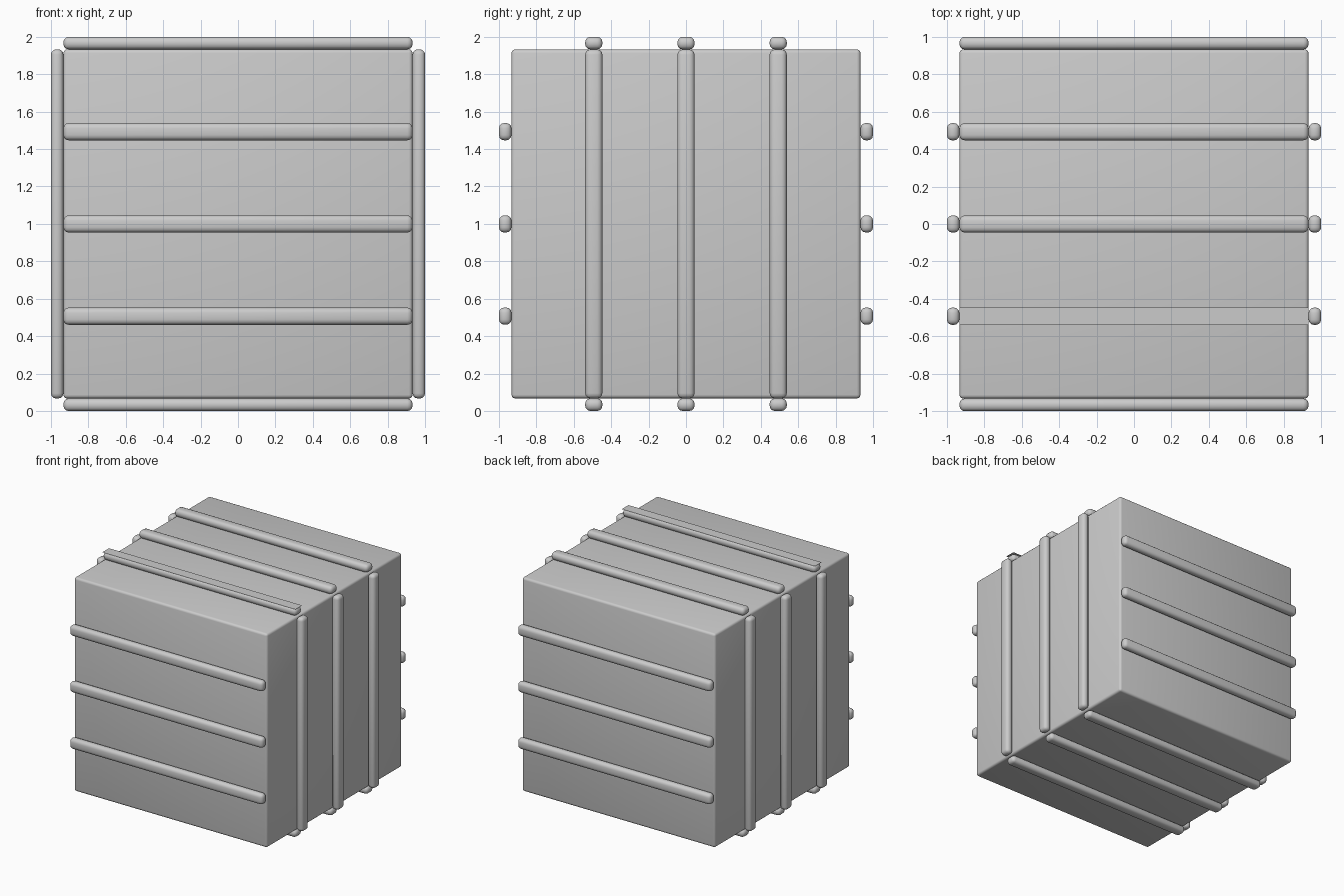
import bpy

if "Cube" in bpy.data.objects:
    bpy.data.objects.remove(bpy.data.objects["Cube"])

HALF = 0.933      # half size of the core block
THICK = 0.067     # bar thickness
WIDE = 0.092      # bar width
STEP = 0.493      # bar spacing


def rounded_box(name, loc, size, bevel, segments):
    bpy.ops.mesh.primitive_cube_add(size=1, location=loc)
    ob = bpy.context.object
    ob.name = name
    ob.scale = size
    bpy.ops.object.transform_apply(location=False, rotation=False, scale=True)
    mod = ob.modifiers.new("rounding", 'BEVEL')
    mod.width = bevel
    mod.segments = segments
    bpy.ops.object.modifier_apply(modifier=mod.name)
    bpy.ops.object.shade_smooth_by_angle(angle=0.7)
    return ob


# Core block
rounded_box("core_block", (0, 0, 1), (2 * HALF,) * 3, 0.02, 3)

# Three bars on each of the six sides
out = HALF + THICK / 2
for side in (-1, 1):
    for i in (-1, 0, 1):
        o = i * STEP
        rounded_box("front_back_bar", (0, side * out, 1 + o),
                    (2 * HALF, THICK, WIDE), 0.028, 3)
        rounded_box("side_bar", (side * out, o, 1),
                    (THICK, WIDE, 2 * HALF), 0.028, 3)
        rounded_box("top_bottom_bar", (0, o, 1 + side * out),
                    (2 * HALF, WIDE, THICK), 0.028, 3)

# Flat square-cornered strip lying over the front top bar
bpy.ops.mesh.primitive_plane_add(size=1, location=(0, -STEP, 2.001))
strip = bpy.context.object
strip.name = "top_strip"
strip.scale = (2 * HALF, WIDE, 1)
bpy.ops.object.transform_apply(location=False, rotation=False, scale=True)
